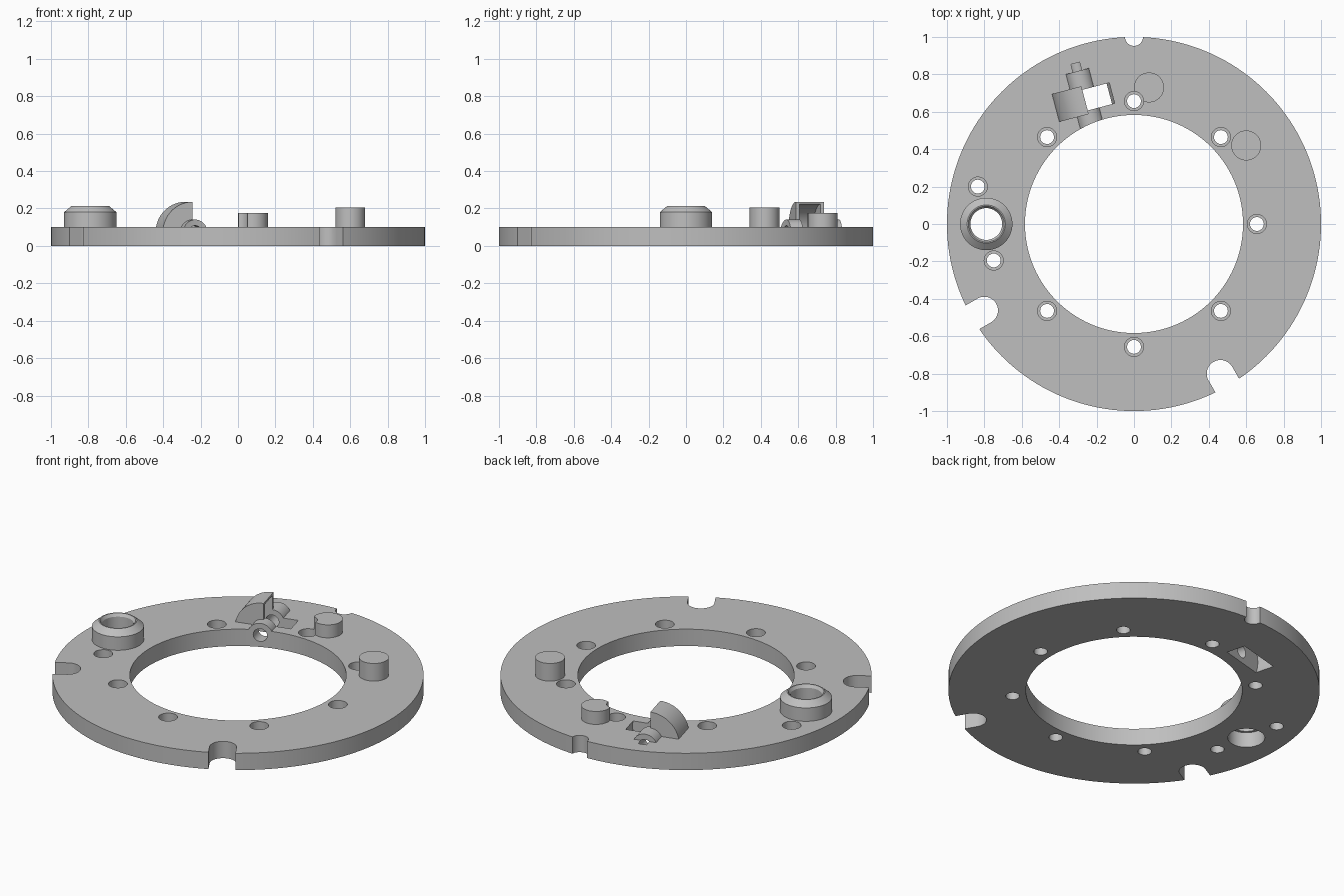
import bpy, bmesh
from math import radians, cos, sin, pi
from mathutils import Matrix, Vector

cube = bpy.data.objects.get("Cube")
if cube:
    bpy.data.objects.remove(cube, do_unlink=True)

grey = bpy.data.materials.new("machined grey")
grey.use_nodes = True
colour = (0.52, 0.52, 0.52, 1)
grey.diffuse_color = colour
grey.node_tree.nodes["Principled BSDF"].inputs["Base Color"].default_value = colour


def finish(name, bm):
    bmesh.ops.recalc_face_normals(bm, faces=bm.faces)
    mesh = bpy.data.meshes.new(name)
    bm.to_mesh(mesh)
    bm.free()
    ob = bpy.data.objects.new(name, mesh)
    bpy.context.collection.objects.link(ob)
    mesh.materials.append(grey)
    return ob


def cylinder(name, r, z0, z1, at=(0, 0), frame=Matrix(), sides=48):
    bm = bmesh.new()
    place = Matrix.Translation((at[0], at[1], (z0 + z1) / 2))
    bmesh.ops.create_cone(bm, cap_ends=True, segments=sides, radius1=r, radius2=r,
                          depth=z1 - z0, matrix=frame @ place)
    return finish(name, bm)


def box(name, lo, hi, frame=Matrix()):
    lo, hi = Vector(lo), Vector(hi)
    bm = bmesh.new()
    bmesh.ops.create_cube(bm, size=1, matrix=frame @ Matrix.Translation((lo + hi) / 2)
                          @ Matrix.Diagonal((*(hi - lo), 1)))
    return finish(name, bm)


def lathe(name, profile, at, sides=64):
    bm = bmesh.new()
    rings = [[bm.verts.new((at[0] + r * cos(2 * pi * i / sides),
                            at[1] + r * sin(2 * pi * i / sides), z))
              for i in range(sides)] for r, z in profile]
    for a, b in zip(rings, rings[1:] + rings[:1]):
        for i in range(sides):
            j = (i + 1) % sides
            bm.faces.new((a[i], a[j], b[j], b[i]))
    return finish(name, bm)


def cut(ob, cutters, operation='DIFFERENCE'):
    bpy.context.view_layer.objects.active = ob
    for c in cutters:
        c.hide_render = True
        mod = ob.modifiers.new("cut", 'BOOLEAN')
        mod.operation, mod.solver, mod.object = operation, 'EXACT', c
        bpy.ops.object.modifier_apply(modifier=mod.name)


# Ring plate
plate = cylinder("ring_plate", 1, 0, 0.1, sides=160)
opening = cylinder("centre_cutter", 0.583, -0.1, 0.4, sides=128)
cutters = [opening]

# Counterbored screw holes
spots = [(0.657 * cos(radians(a)), 0.657 * sin(radians(a))) for a in range(-135, 180, 45)]
spots += [(-0.835, 0.2), (-0.75, -0.195)]
for p in spots:
    cutters.append(cylinder("hole_cutter", 0.037, -0.1, 0.2, p, sides=32))
    cutters.append(cylinder("counterbore_cutter", 0.051, 0.05, 0.2, p, sides=32))

# Rim notches: one round, two slots
cutters.append(cylinder("rim_cutter", 0.048, -0.1, 0.2, (0, 1)))
for a in (210, 300):
    turn = Matrix.Rotation(radians(a), 4, 'Z')
    cutters.append(cylinder("slot_end_cutter", 0.073, -0.1, 0.2, (0.924, 0), turn))
    cutters.append(box("slot_cutter", (0.924, -0.073, -0.1), (1.1, 0.073, 0.2), turn))

# Bushing bore
bush_at = (-0.79, 0)
cutters.append(cylinder("bushing_cutter", 0.1, -0.1, 0.2, bush_at))

# Tilted frame of the latch: x across, y along the barrel
latch = Matrix.Translation((-0.262, 0.662, 0.0705)) @ Matrix.Rotation(radians(14.8), 4, 'Z')
along = latch @ Matrix.Rotation(radians(-90), 4, 'X')
cavity = cylinder("cavity_cutter", 0.152, -0.057, 0.057, frame=along, sides=96)
bore = cylinder("bore_cutter", 0.038, -0.3, 0.204, frame=along)
cutters += [cavity, bore]
cut(plate, cutters)

# Bushing
bushing = lathe("bushing", [(0.085, 0.09), (0.14, 0.09), (0.14, 0.18), (0.102, 0.212),
                            (0.096, 0.212), (0.085, 0.195)], bush_at)

# Stop pins
short_pin = cylinder("short_pin", 0.08, 0.05, 0.177, (0.08, 0.73))
bite = cylinder("pin_cutter", 0.051, -0.1, 0.3, (0, 0.657), sides=32)
cut(short_pin, [bite])
tall_pin = cylinder("tall_pin", 0.08, 0.05, 0.205, (0.6, 0.42))

# Latch barrel, trimmed flush with the centre opening
barrel = cylinder("latch_barrel", 0.07, -0.25, 0.16, frame=along)
cut(barrel, [opening, cavity, bore])

# Hollow quarter-round latch housing
housing = cylinder("latch_housing", 0.165, -0.077, 0.077, frame=along, sides=96)
quarter = box("quarter_cutter", (-0.3, -0.3, 0), (0, 0.3, 0.3), latch)
cut(housing, [quarter], 'INTERSECT')
cut(housing, [cavity, bore])

# Remove helpers and shade
parts = [plate, bushing, short_pin, tall_pin, barrel, housing]
for c in set(cutters + [bite, quarter]):
    bpy.data.objects.remove(c, do_unlink=True)
bpy.ops.object.select_all(action='DESELECT')
for ob in parts:
    ob.select_set(True)
bpy.context.view_layer.objects.active = plate
bpy.ops.object.shade_smooth_by_angle(angle=radians(30))
